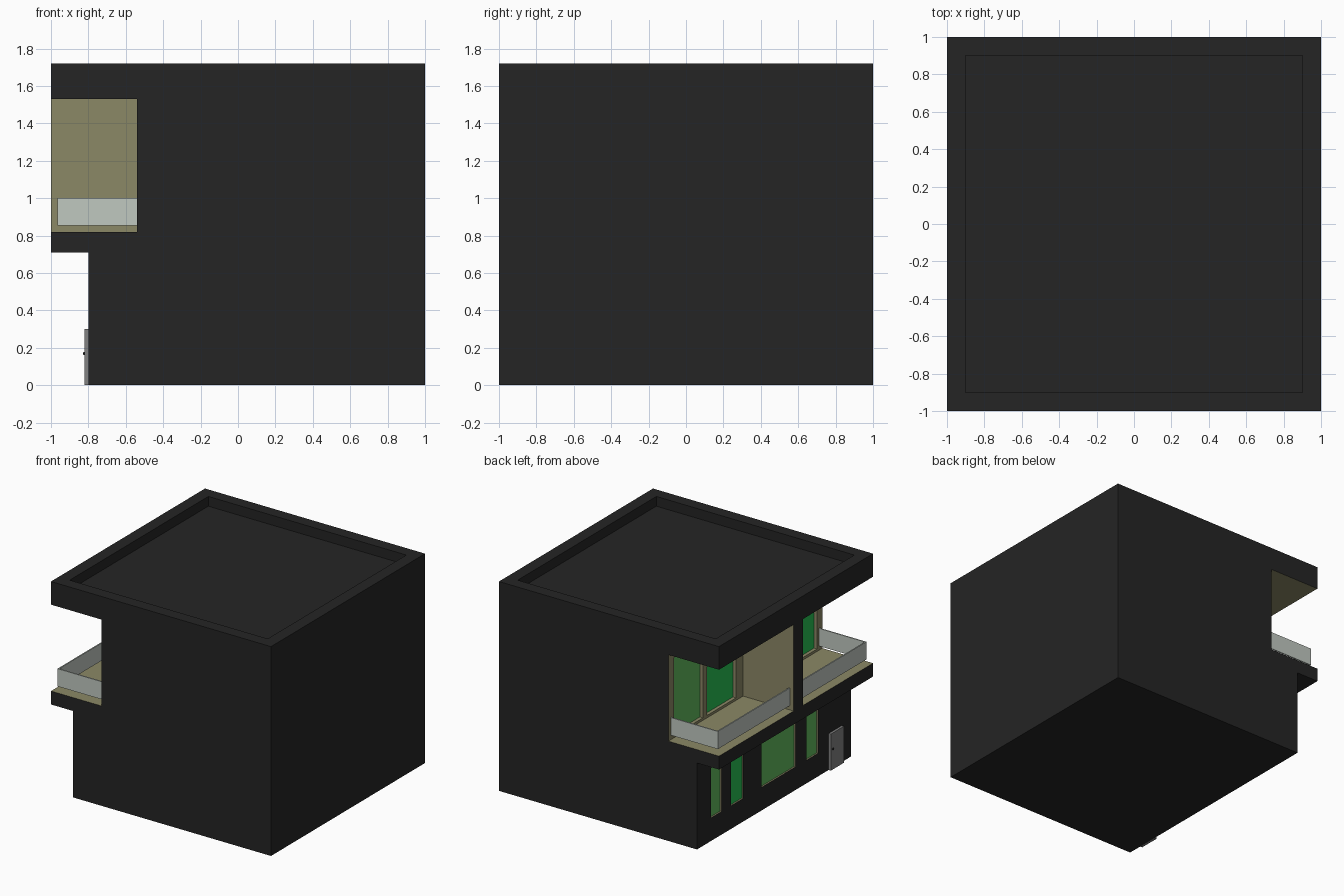
import bpy, bmesh
from mathutils import Vector

if "Cube" in bpy.data.objects:
    bpy.data.objects.remove(bpy.data.objects["Cube"])


def material(name, color):
    m = bpy.data.materials.new(name)
    m.diffuse_color = (*color, 1)
    m.use_nodes = True
    m.node_tree.nodes["Principled BSDF"].inputs["Base Color"].default_value = m.diffuse_color
    return m


DARK = material("dark_render", (0.018, 0.018, 0.018))
OLIVE = material("olive_plaster", (0.26, 0.246, 0.133))
GREEN = material("green_glass", (0.12, 0.48, 0.11))
EMERALD = material("emerald_glass", (0.02, 0.52, 0.085))
RAIL = material("rail_glass", (0.53, 0.58, 0.53))
GREY = material("door_grey", (0.22, 0.22, 0.22))


def add_object(name, bm, *mats):
    me = bpy.data.meshes.new(name)
    bmesh.ops.recalc_face_normals(bm, faces=bm.faces[:])
    bm.to_mesh(me)
    bm.free()
    ob = bpy.data.objects.new(name, me)
    bpy.context.collection.objects.link(ob)
    for m in mats:
        me.materials.append(m)
    return ob


def add_box(bm, lo, hi):
    lo, hi = Vector(lo), Vector(hi)
    verts = bmesh.ops.create_cube(bm, size=1)["verts"]
    for v in verts:
        v.co = (lo + hi) / 2 + v.co * (hi - lo)


def box(name, lo, hi, *mats):
    bm = bmesh.new()
    add_box(bm, lo, hi)
    return add_object(name, bm, *mats)


# House shell: side profile with balcony notch, extruded front to back
profile = [(-.8, 0), (1, 0), (1, 1.72), (-1, 1.72), (-1, 1.53), (-.54, 1.53),
           (-.54, .82), (-1, .82), (-1, .71), (-.8, .71)]
bm = bmesh.new()
face = bm.faces.new([bm.verts.new((x, -1, z)) for x, z in profile])
new = bmesh.ops.extrude_face_region(bm, geom=[face])["geom"]
for v in new:
    if isinstance(v, bmesh.types.BMVert):
        v.co.y = 1
house = add_object("house_shell", bm, DARK, OLIVE)

# Openings: wall x, y range, z range, recess depth, glass
openings = []
for shift in (0, -1.05):
    openings += [(-.54, .55 + shift, .93 + shift, .84, 1.48, .04, GREEN),
                 (-.54, .12 + shift, .50 + shift, .84, 1.48, .04, EMERALD)]
for y0, y1, glass in ((.68, .82, GREEN), (.40, .56, EMERALD),
                      (-.28, .16, GREEN), (-.57, -.42, GREEN)):
    openings.append((-.8, y0, y1, .19, .60, .025, glass))

# Cut window recesses and the sunken roof
bm = bmesh.new()
add_box(bm, (-.9, -.9, 1.64), (.9, .9, 1.9))
for x, y0, y1, z0, z1, depth, glass in openings:
    add_box(bm, (x - .05, y0, z0), (x + depth, y1, z1))
cutter = add_object("opening_cutter", bm)
cutter.hide_render = True
mod = house.modifiers.new("openings", 'BOOLEAN')
mod.operation, mod.solver, mod.object = 'DIFFERENCE', 'EXACT', cutter
bpy.context.view_layer.objects.active = house
bpy.ops.object.modifier_apply(modifier=mod.name)
bpy.data.objects.remove(cutter)

# Olive plaster inside the balconies and window reveals
for p in house.data.polygons:
    c = p.center
    balcony = -.99 < c.x < -.49 and .81 < c.z < 1.54
    reveal = -.797 < c.x < -.77 and .1 < c.z < .65
    p.material_index = int((balcony or reveal) and abs(c.y) < .99)

# Window panes
for i, (x, y0, y1, z0, z1, depth, glass) in enumerate(openings):
    box(f"window_pane_{i + 1}", (x + depth - .012, y0, z0), (x + depth, y1, z1), glass)

# Wall between the two balconies
divider = box("balcony_divider", (-1, -.09, .82), (-.54, .03, 1.53), DARK, OLIVE)
for p in divider.data.polygons:
    p.material_index = int(abs(p.normal.y) > .5)

# Glass railings, an L around each balcony
for name, y_end, y_wall in (("back", .965, .03), ("front", -.965, -.09)):
    inner = y_end * .99
    box(f"{name}_side_rail", (-.965, min(y_end, y_wall), .855),
        (-.955, max(y_end, y_wall), 1.0), RAIL)
    box(f"{name}_end_rail", (-.955, min(y_end, inner), .855),
        (-.54, max(y_end, inner), 1.0), RAIL)

# Entrance door and knob
box("entrance_door", (-.82, -.88, 0), (-.8, -.71, .30), GREY)
bm = bmesh.new()
bmesh.ops.create_icosphere(bm, subdivisions=2, radius=.009)
knob = add_object("door_knob", bm, DARK)
knob.location = (-.821, -.735, .17)
